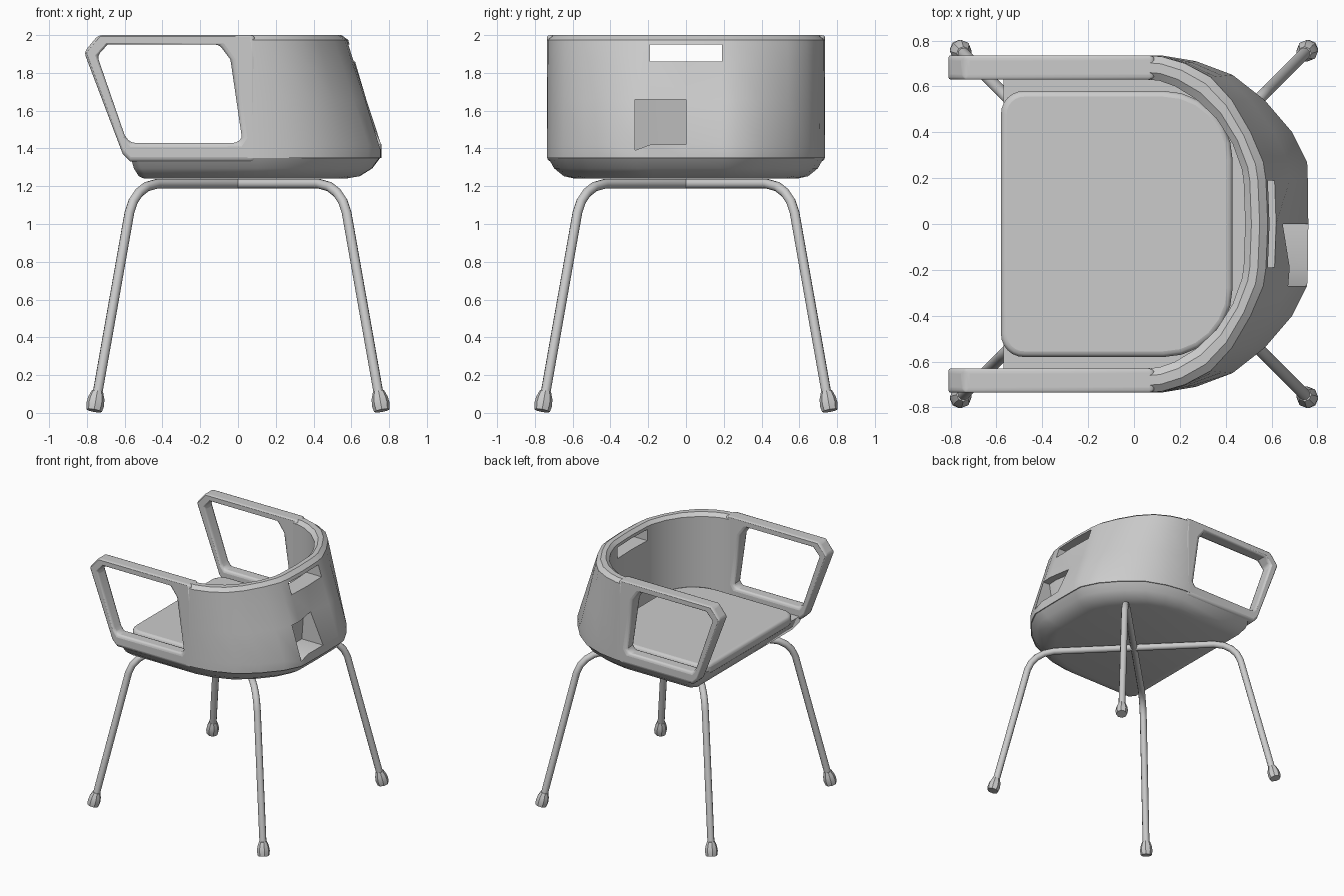
import bpy, bmesh, math
from mathutils import Vector

if "Cube" in bpy.data.objects:
    bpy.data.objects.remove(bpy.data.objects["Cube"], do_unlink=True)

grey = bpy.data.materials.new("plain_grey")
grey.use_nodes = True
COLOUR = (0.6, 0.6, 0.6, 1)
grey.diffuse_color = COLOUR
grey.node_tree.nodes["Principled BSDF"].inputs["Base Color"].default_value = COLOUR


def finish(bm, name, bevel=0, angle=40):
    bmesh.ops.recalc_face_normals(bm, faces=bm.faces)
    mesh = bpy.data.meshes.new(name)
    bm.to_mesh(mesh)
    bm.free()
    mesh.materials.append(grey)
    obj = bpy.data.objects.new(name, mesh)
    bpy.context.collection.objects.link(obj)
    if bevel:
        mod = obj.modifiers.new("rounding", "BEVEL")
        mod.width = bevel
        mod.segments = 3
        mod.limit_method = "ANGLE"
        mod.angle_limit = math.radians(50)
    bpy.ops.object.select_all(action="DESELECT")
    obj.select_set(True)
    bpy.context.view_layer.objects.active = obj
    bpy.ops.object.shade_smooth_by_angle(angle=math.radians(angle))
    return obj


def loft(bm, rings, closed=True, caps=True):
    """Skin a list of equal rings of points."""
    grid = [[bm.verts.new(p) for p in ring] for ring in rings]
    n = len(rings[0])
    for a, b in zip(grid, grid[1:]):
        for i in range(n if closed else n - 1):
            j = (i + 1) % n
            bm.faces.new((a[i], a[j], b[j], b[i]))
    if caps:
        bm.faces.new(grid[0])
        bm.faces.new(grid[-1])
    return grid


def mirrored(half):
    return half + [(x, -y) for x, y in reversed(half[:-1])]


# Plan outlines of the wrap-around back, from one side to the centre
lower = mirrored([(0.05, .735), (0.12, .735), (0.27, .71), (0.43, .65), (0.57, .54),
                  (0.69, .40), (0.755, .27), (0.758, .19), (0.76, 0)])
upper = mirrored([(0.05, .735), (0.12, .73), (0.22, .70), (0.33, .64), (0.42, .54),
                  (0.50, .40), (0.555, .27), (0.567, .19), (0.575, 0)])
inner = mirrored([(0.05, .63), (0.11, .625), (0.18, .60), (0.27, .545), (0.36, .46),
                  (0.43, .35), (0.47, .24), (0.478, .19), (0.485, 0)])

# Back shell: each column is a closed section, out and up, over the rim, down inside
OUT_Z = (1.35, 1.42, 1.66, 1.86, 1.95, 1.975)
IN_Z = (1.975, 1.95, 1.86, 1.35)
columns = []
for lo, up, inn in zip(lower, upper, inner):
    lo, up, inn = Vector(lo), Vector(up), Vector(inn)
    col = [(*lo.lerp(up, max(0, (z - 1.42) / 0.58)), z) for z in OUT_Z]
    col += [(*up.lerp(inn, t), 2.0) for t in (0.3, 0.7)]
    col += [(*inn, z) for z in IN_Z]
    columns.append(col)
bm = bmesh.new()
grid = loft(bm, columns)
mid = len(columns) // 2


def cell(c, r):
    corners = {grid[c][r], grid[c + 1][r], grid[c + 1][r + 1], grid[c][r + 1]}
    return next(f for f in grid[c][r].link_faces if set(f.verts) == corners)


# Hand slot through the back
slot = [cell(c, r) for c in (mid - 1, mid) for r in (3, 9)]
bmesh.ops.delete(bm, geom=slot, context="FACES")
for c in (mid - 1, mid):
    for r, q in ((3, 10), (4, 9)):
        bm.faces.new((grid[c][r], grid[c + 1][r], grid[c + 1][q], grid[c][q]))
for c in (mid - 1, mid + 1):
    bm.faces.new([grid[c][r] for r in (3, 4, 9, 10)])

# Off-centre recess in the outer face below the slot
patch = [cell(c, 1) for c in (mid, mid + 1)]
grid[mid][2].co.x -= 0.035
grid[mid + 2][1].co.z -= 0.03
result = bmesh.ops.extrude_face_region(bm, geom=patch)
for v in result["geom"]:
    if isinstance(v, bmesh.types.BMVert):
        v.co.x -= 0.19 if v.co.z < 1.5 else 0.06
bmesh.ops.delete(bm, geom=[f for f in patch if f.is_valid], context="FACES")
finish(bm, "back_shell", angle=35)

# Seat basin under the back and arms
outline = [(-0.57, .69), (-0.53, .735)] + lower[1:-1] + [(-0.53, -.735), (-0.57, -.69)]
bm = bmesh.new()
loft(bm, [[(-0.2 + (x + 0.2) * s, y * s, z) for x, y in outline]
          for s, z in ((0.80, 1.24), (0.88, 1.253), (0.95, 1.295), (1, 1.36))])
finish(bm, "seat_basin", angle=50)

# Arm frames with an open window
frame = [(0.09, 1.33), (0.10, 1.45), (0.10, 1.87), (0.09, 2.0),
         (-0.74, 2.0), (-0.815, 1.91), (-0.61, 1.37), (-0.57, 1.33)]
window = [(0.0, 1.43), (0.02, 1.46), (-0.04, 1.87), (-0.10, 1.95),
          (-0.69, 1.95), (-0.745, 1.89), (-0.60, 1.47), (-0.57, 1.43)]
for side, name in ((1, "rear_side_arm"), (-1, "front_side_arm")):
    bm = bmesh.new()
    rings = [[(x, side * y, z) for x, z in pts] for pts, y in
             ((frame, .735), (window, .735), (window, .63), (frame, .63), (frame, .735))]
    loft(bm, rings, caps=False)
    bmesh.ops.remove_doubles(bm, verts=bm.verts, dist=0.0001)
    finish(bm, name, bevel=0.022)

# Cushion: tight corners at the open side, wide ones at the back
plan = []
for cx, cy, r, start in ((0.13, .28, .30, 0), (-0.48, .48, .10, 90),
                         (-0.48, -.48, .10, 180), (0.13, -.28, .30, 270)):
    for k in range(7):
        a = math.radians(start + 15 * k)
        plan.append((cx + r * math.cos(a), cy + r * math.sin(a)))
bm = bmesh.new()
loft(bm, [[(x, y, z) for x, y in plan] for z in (1.33, 1.415)])
finish(bm, "seat_cushion", bevel=0.025)


def tube(name, path, radii, sides, angle=40):
    """Sweep a polygon of varying radius along a path in an upright plane."""
    bm = bmesh.new()
    pts = [Vector(p) for p in path]
    across = Vector((pts[0].x, pts[0].y, 0)).cross(Vector((0, 0, 1))).normalized()
    rings = []
    for i, p in enumerate(pts):
        d = (pts[min(i + 1, len(pts) - 1)] - pts[max(i - 1, 0)]).normalized()
        up = across.cross(d)
        turns = [math.tau * k / sides for k in range(sides)]
        rings.append([p + radii[i] * (across * math.cos(t) + up * math.sin(t)) for t in turns])
    loft(bm, rings)
    finish(bm, name, angle=angle)


# Two crossing bent-tube leg frames, each with two feet
leg = [(0.748, 0.08), (0.575, 1.06), (0.555, 1.12), (0.525, 1.165), (0.485, 1.197), (0.43, 1.213)]
for sy, name in ((1, "first"), (-1, "second")):
    path = [(d, sy * d, z) for d, z in leg]
    path += [(-x, -y, z) for x, y, z in reversed(path)]
    tube(name + "_leg_frame", path, [0.026] * len(path), 10, 50)
    for sx in (1, -1):
        foot = [(sx * d, sx * sy * d, z) for d, z in
                ((0.762, 0.012), (0.756, 0.045), (0.750, 0.08), (0.744, 0.115))]
        tube(name + ("_right_foot" if sx > 0 else "_left_foot"), foot,
             (0.042, 0.048, 0.043, 0.03), 8)
